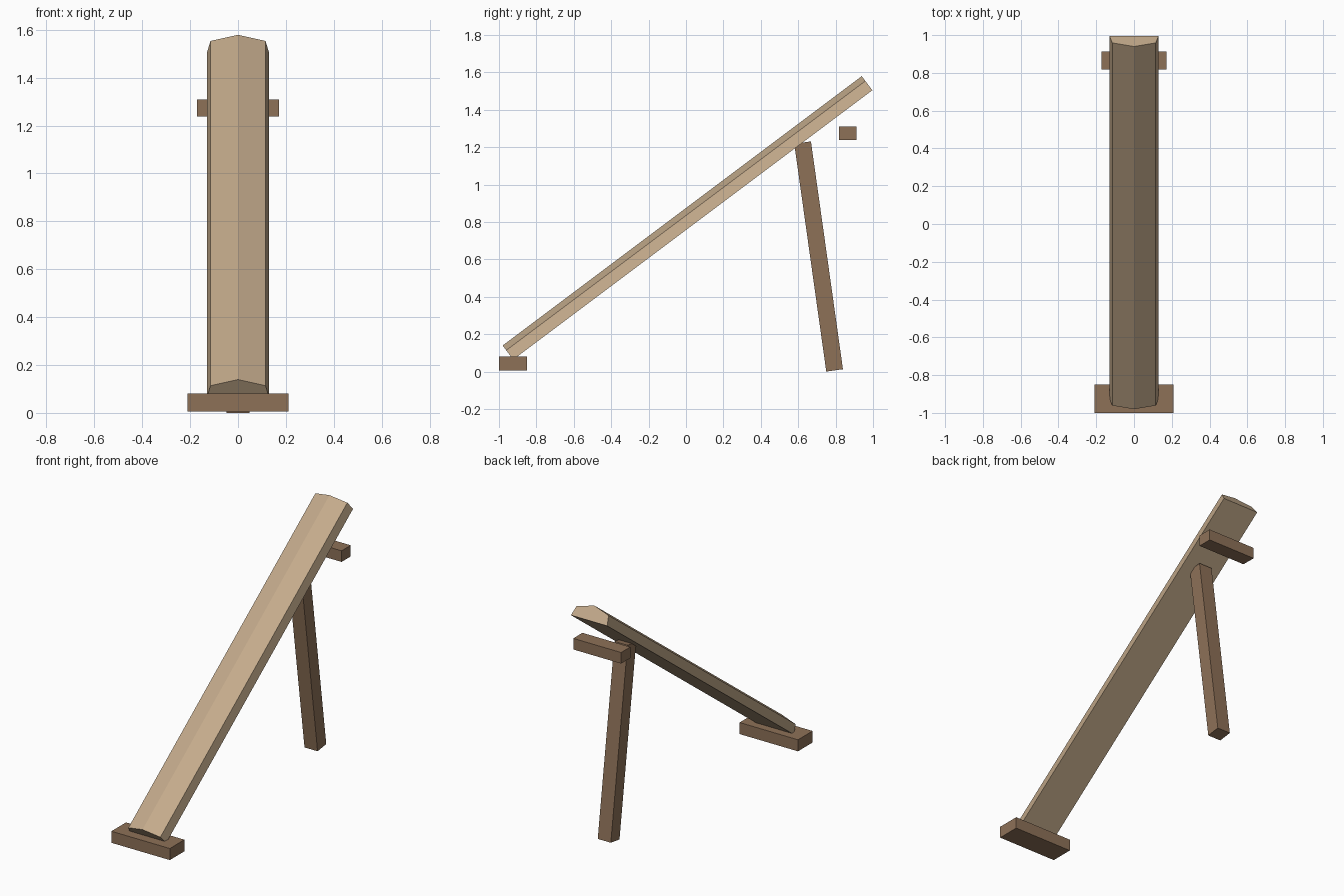
import bpy
import bmesh
import math
from mathutils import Matrix

cube = bpy.data.objects.get("Cube")
if cube:
    bpy.data.objects.remove(cube, do_unlink=True)


def make_material(name, rgb):
    mat = bpy.data.materials.new(name)
    mat.use_nodes = True
    color = (*rgb, 1.0)
    mat.diffuse_color = color
    mat.node_tree.nodes["Principled BSDF"].inputs["Base Color"].default_value = color
    return mat


light_wood = make_material("light_wood", (0.55, 0.405, 0.26))
dark_wood = make_material("dark_wood", (0.27, 0.165, 0.097))


def extrude_profile(name, profile, length, mat, origin=(0, 0, 0), tilt=0.0):
    """Extrude an (x, z) profile along +y, then tilt it about x and place it."""
    bm = bmesh.new()
    base = bm.faces.new([bm.verts.new((x, 0, z)) for x, z in profile])
    result = bmesh.ops.extrude_face_region(bm, geom=[base])
    moved = [v for v in result["geom"] if isinstance(v, bmesh.types.BMVert)]
    bmesh.ops.translate(bm, verts=moved, vec=(0, length, 0))
    bmesh.ops.recalc_face_normals(bm, faces=bm.faces)
    bm.transform(Matrix.Translation(origin) @ Matrix.Rotation(tilt, 4, "X"))
    mesh = bpy.data.meshes.new(name)
    bm.to_mesh(mesh)
    bm.free()
    mesh.materials.append(mat)
    obj = bpy.data.objects.new(name, mesh)
    bpy.context.collection.objects.link(obj)
    return obj


def rectangle(half_width, height):
    return [(-half_width, 0), (half_width, 0), (half_width, height), (-half_width, height)]


# Sloping plank with a shallow ridge along its upper side
ridge = [(-0.13, 0), (0.13, 0), (0.115, 0.062), (0, 0.094), (-0.115, 0.062)]
extrude_profile("sloping_plank", ridge, 2.4, light_wood,
                (0, -0.924, 0.064), math.atan2(3, 4))

# Foot block under the low end
extrude_profile("foot_block", rectangle(0.21, 0.075), 0.15, dark_wood, (0, -1, 0.005))

# Leaning prop leg under the high end
extrude_profile("prop_leg", rectangle(0.047, 1.23), 0.09, dark_wood,
                (0, 0.75, 0), math.radians(8))

# Crossbar behind the leg
extrude_profile("crossbar", rectangle(0.172, 0.072), 0.094, dark_wood, (0, 0.818, 1.238))
